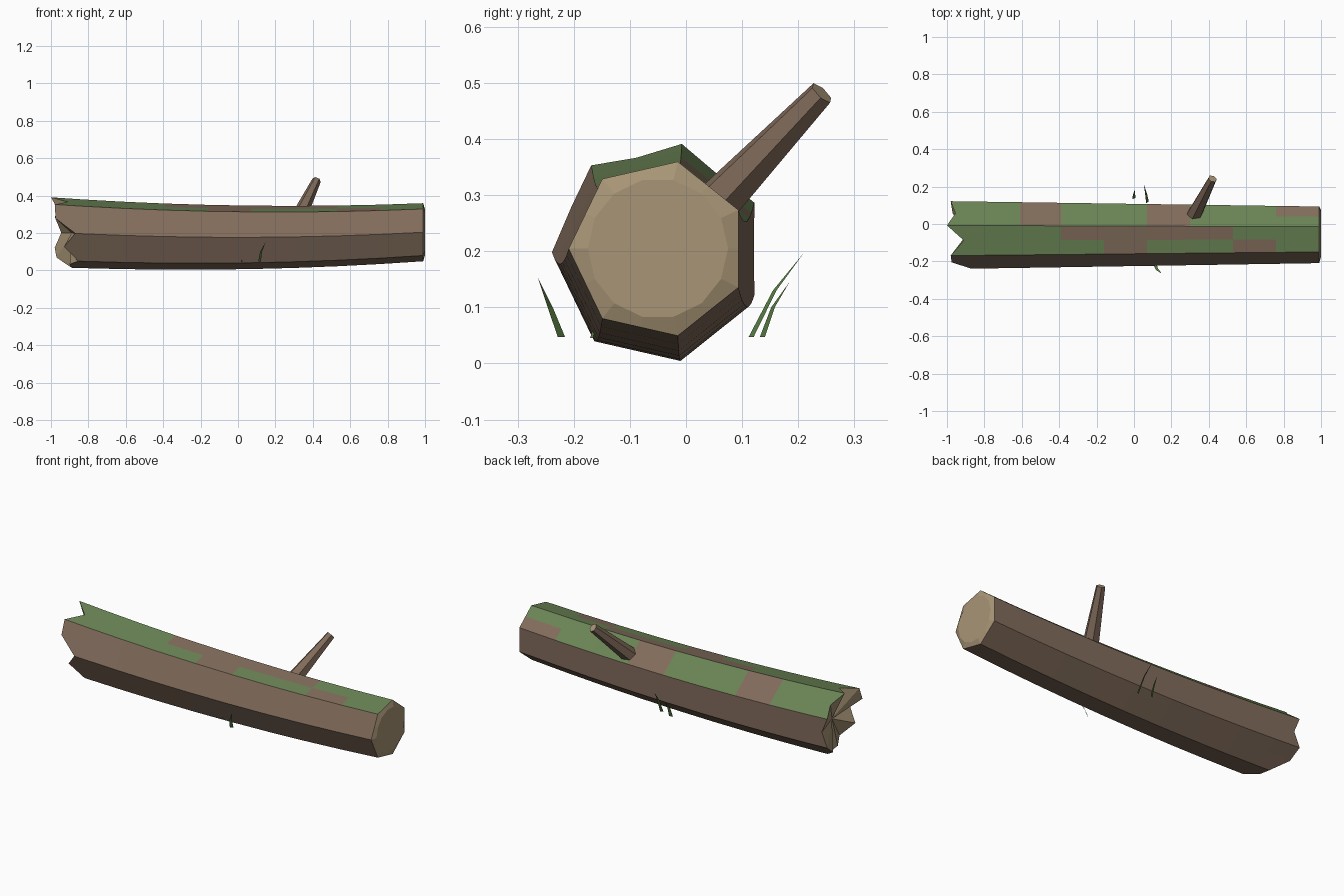
import bpy, bmesh, math
from mathutils import Vector

cube = bpy.data.objects.get("Cube")
if cube:
    bpy.data.objects.remove(cube)


def material(name, rgb):
    m = bpy.data.materials.new(name)
    m.use_nodes = True
    m.diffuse_color = (*rgb, 1)
    m.node_tree.nodes["Principled BSDF"].inputs["Base Color"].default_value = (*rgb, 1)
    return m


bark = material("bark_brown", (0.22, 0.15, 0.105))
moss = material("moss_green", (0.145, 0.23, 0.09))
wood = material("cut_wood_tan", (0.39, 0.30, 0.18))
grass = material("grass_green", (0.10, 0.21, 0.055))
BARK, MOSS, WOOD = range(3)


def finish(bm, name, mats, closed=True):
    if closed:
        bmesh.ops.recalc_face_normals(bm, faces=bm.faces)
    mesh = bpy.data.meshes.new(name)
    bm.to_mesh(mesh)
    bm.free()
    for m in mats:
        mesh.materials.append(m)
    obj = bpy.data.objects.new(name, mesh)
    bpy.context.collection.objects.link(obj)
    return obj


def face(bm, verts, mat=0):
    f = bm.faces.new(verts)
    f.material_index = mat
    return f


# Log: seven flat sides, each split down the middle
SIDES = 14


def log_point(x, k):
    r = 0.175 - 0.016 * x
    if k % 2:
        r *= math.cos(math.pi / 7)
    a = math.pi - k * math.tau / SIDES
    return Vector((x, -0.05 + r * math.cos(a), 0.177 + 0.028 * x * x + r * math.sin(a)))


def bare(seg, side):
    """Cells of the mossy top where the bark shows through."""
    return ((side == 3 and 3 <= seg <= 6) or (side == 2 and seg in (4, 7))
            or (side in (4, 5) and seg in (2, 5)) or (side == 5 and seg == 8))


splinters = [-.87, -.975, -.98, -.91, -1, -.955, -.98,
             -.945, -.98, -.97, -.89, -.90, -.855, -.93]
stations = [-.82, -.61, -.39, -.16, .07, .30, .53, .76, .99]

bm = bmesh.new()
rings = [[bm.verts.new(log_point(x, k)) for k, x in enumerate(splinters)]]
rings += [[bm.verts.new(log_point(x, k)) for k in range(SIDES)] for x in stations]
for seg in range(len(rings) - 1):
    a, b = rings[seg], rings[seg + 1]
    for k in range(SIDES):
        n = (k + 1) % SIDES
        mossy = 2 <= k <= 5 and not bare(seg, k)
        face(bm, (a[k], a[n], b[n], b[k]), MOSS if mossy else BARK)

# Sawn end: slightly raised round centre
centre = Vector((1, -0.05, 0.205))
inner = []
for k in range(SIDES):
    a = math.pi - k * math.tau / SIDES
    inner.append(bm.verts.new(centre + 0.125 * Vector((0, math.cos(a), math.sin(a)))))
for k in range(SIDES):
    n = (k + 1) % SIDES
    face(bm, (rings[-1][k], rings[-1][n], inner[n], inner[k]), WOOD)
face(bm, inner, WOOD)

# Broken end: splinters running in to a hollow centre
hub = bm.verts.new((-0.89, -0.05, 0.20))
for k in range(SIDES):
    face(bm, (rings[0][k], rings[0][(k + 1) % SIDES], hub), WOOD)
finish(bm, "log", (bark, moss, wood))

# Branch stub: tapered, six sided, with a cut tip
start, end = Vector((0.32, 0.045, 0.275)), Vector((0.42, 0.242, 0.482))
axis = end - start
bm = bmesh.new()
bmesh.ops.create_cone(bm, cap_ends=True, segments=6, radius1=0.043, radius2=0.024,
                      depth=axis.length)
for f in bm.faces:
    if f.normal.z > 0.9:
        f.material_index = 1
turn = axis.to_track_quat('Z', 'Y').to_matrix()
bmesh.ops.rotate(bm, matrix=turn, verts=bm.verts)
bmesh.ops.translate(bm, vec=(start + end) / 2, verts=bm.verts)
finish(bm, "branch_stub", (bark, wood))


# Grass blades: bent ribbons narrowing to a point
def blade(name, base, mid, tip, width):
    bm = bmesh.new()
    w = Vector(width) / 2
    base, mid = Vector(base), Vector(mid)
    b0, b1 = bm.verts.new(base - w), bm.verts.new(base + w)
    m0, m1 = bm.verts.new(mid - w * .7), bm.verts.new(mid + w * .7)
    t = bm.verts.new(tip)
    face(bm, (b0, b1, m1, m0))
    face(bm, (m0, m1, t))
    finish(bm, name, (grass,), closed=False)


blade("grass_front", (.115, -.222, .047), (.123, -.242, .10), (.148, -.264, .153), (.014, .013, 0))
blade("grass_back_tall", (.072, .116, .047), (.065, .158, .13), (.053, .21, .197), (-.014, -.009, 0))
blade("grass_back_short", (0, .136, .047), (0, .155, .10), (.003, .185, .146), (-.018, -.009, 0))
blade("grass_under_log", (.02, -.168, .045), (.02, -.166, .055), (.02, -.163, .07), (.004, .006, 0))
